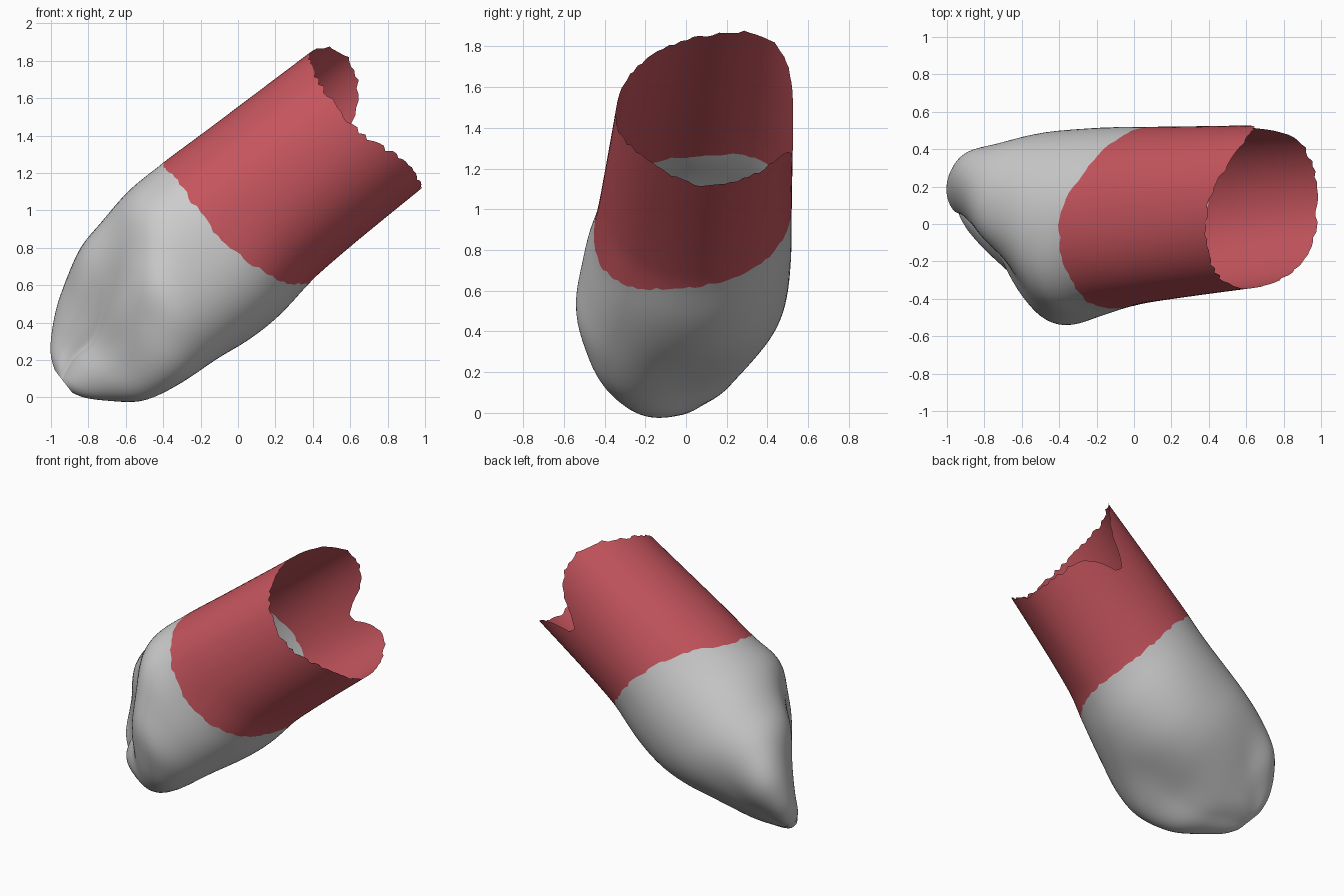
import bpy, bmesh, math, random
from mathutils import Vector

if "Cube" in bpy.data.objects:
    bpy.data.objects.remove(bpy.data.objects["Cube"])

random.seed(4)
N = 96
AXIS, UP = Vector((0.79, 0, 0.61)), Vector((-0.61, 0, 0.79))

# Cross-sections: position along axis, centre (v, y), then 8 radii every 45 deg from +v towards +y
SECTIONS = [
    (-0.69, .64, .08, .04, .09, .04, .03, .04, .09, .03, .02),
    (-0.66, .65, .08, .09, .18, .09, .07, .09, .18, .06, .03),
    (-0.56, .67, .08, .16, .30, .17, .15, .19, .33, .13, .06),
    (-0.42, .66, .04, .27, .45, .28, .24, .29, .45, .20, .10),
    (-0.20, .70, .00, .42, .51, .43, .39, .40, .56, .40, .25),
    (0.00, .70, .00, .49, .53, .49, .47, .45, .56, .54, .43),
    (0.20, .72, .00, .515, .52, .51, .53, .51, .54, .51, .54),
    (0.45, .72, .03, .52, .50, .49, .51, .51, .51, .48, .53),
    (0.75, .75, .05, .485, .48, .47, .48, .49, .47, .46, .50),
    (1.60, .755, .11, .47, .46, .42, .46, .465, .43, .43, .46),
]
SEAM = [.46, .62, .70, .70, .69, .55, .45, .45]        # gum line along the axis
RIM = [1.45, 1.58, 1.46, 1.47, 1.46, 1.48, 1.38, 1.38]  # torn open end


def around(vals, a):
    """Smooth periodic interpolation of 8 values."""
    f = a / (2 * math.pi) * 8
    i = int(f)
    t = f - i
    p0, p1, p2, p3 = (vals[(i + k) % 8] for k in (-1, 0, 1, 2))
    return p1 + .5 * t * (p2 - p0 + t * (2*p0 - 5*p1 + 4*p2 - p3 + t * (3*(p1 - p2) + p3 - p0)))


def section(s):
    """Section values at axis position s (cubic Hermite)."""
    S = SECTIONS
    i = 0
    while i < len(S) - 2 and s > S[i + 1][0]:
        i += 1
    a, b = S[i], S[i + 1]
    p, q = S[max(i - 1, 0)], S[min(i + 2, len(S) - 1)]
    h = b[0] - a[0]
    t = (s - a[0]) / h
    out = []
    for k in range(1, 11):
        m0 = (b[k] - p[k]) / (b[0] - p[0]) * h
        m1 = (q[k] - a[k]) / (q[0] - a[0]) * h
        out.append((2*t**3 - 3*t*t + 1) * a[k] + (t**3 - 2*t*t + t) * m0
                   + (3*t*t - 2*t**3) * b[k] + (t**3 - t*t) * m1)
    return out


def point(s, a):
    c = section(s)
    r = around(c[2:], a)
    return AXIS * s + UP * (c[0] + r * math.cos(a)) + Vector((0, c[1] + r * math.sin(a), 0))


def loft(name, start, end, rows, power, cap):
    bm = bmesh.new()
    rings = []
    for j in range(rows + 1):
        t = (j / rows) ** power
        rings.append([bm.verts.new(point(start[i] + (end[i] - start[i]) * t, 2 * math.pi * i / N))
                      for i in range(N)])
    for lo, hi in zip(rings, rings[1:]):
        for i in range(N):
            k = (i + 1) % N
            bm.faces.new((lo[i], lo[k], hi[k], hi[i]))
    if cap:
        bm.faces.new(rings[0][::-1])
    bmesh.ops.recalc_face_normals(bm, faces=bm.faces)
    # outward direction for the open sleeve
    bm.faces.ensure_lookup_table()
    f = bm.faces[(rows // 2) * N]
    if f.normal.dot(UP) < 0:
        bmesh.ops.reverse_faces(bm, faces=bm.faces)
    # soften the loft while keeping the open border
    inner = [v for v in bm.verts if not v.is_boundary]
    for _ in range(8 if cap else 0):
        bmesh.ops.smooth_vert(bm, verts=inner, factor=.5, use_axis_x=True, use_axis_y=True, use_axis_z=True)
    mesh = bpy.data.meshes.new(name)
    bm.to_mesh(mesh)
    bm.free()
    mesh.shade_smooth()
    ob = bpy.data.objects.new(name, mesh)
    bpy.context.collection.objects.link(ob)
    return ob


angles = [2 * math.pi * i / N for i in range(N)]
seam = [around(SEAM, a) + random.uniform(-.01, .01) for a in angles]
# torn rim with one deeper notch on the back side
rim = [around(RIM, a) + random.uniform(-.012, .012)
       - .22 * math.exp(-((a - math.radians(100)) / .28) ** 2) for a in angles]

# Crown: closed wedge-shaped lower part
loft("crown", [-0.69] * N, seam, 50, 1.6, True)

# Gum sleeve: open tube continuing the crown
sleeve = loft("gum_sleeve", seam, rim, 30, 1.0, False)
red = bpy.data.materials.new("gum_red")
red.diffuse_color = (0.56, 0.09, 0.11, 1)
red.use_nodes = True
red.node_tree.nodes["Principled BSDF"].inputs["Base Color"].default_value = red.diffuse_color
sleeve.data.materials.append(red)
